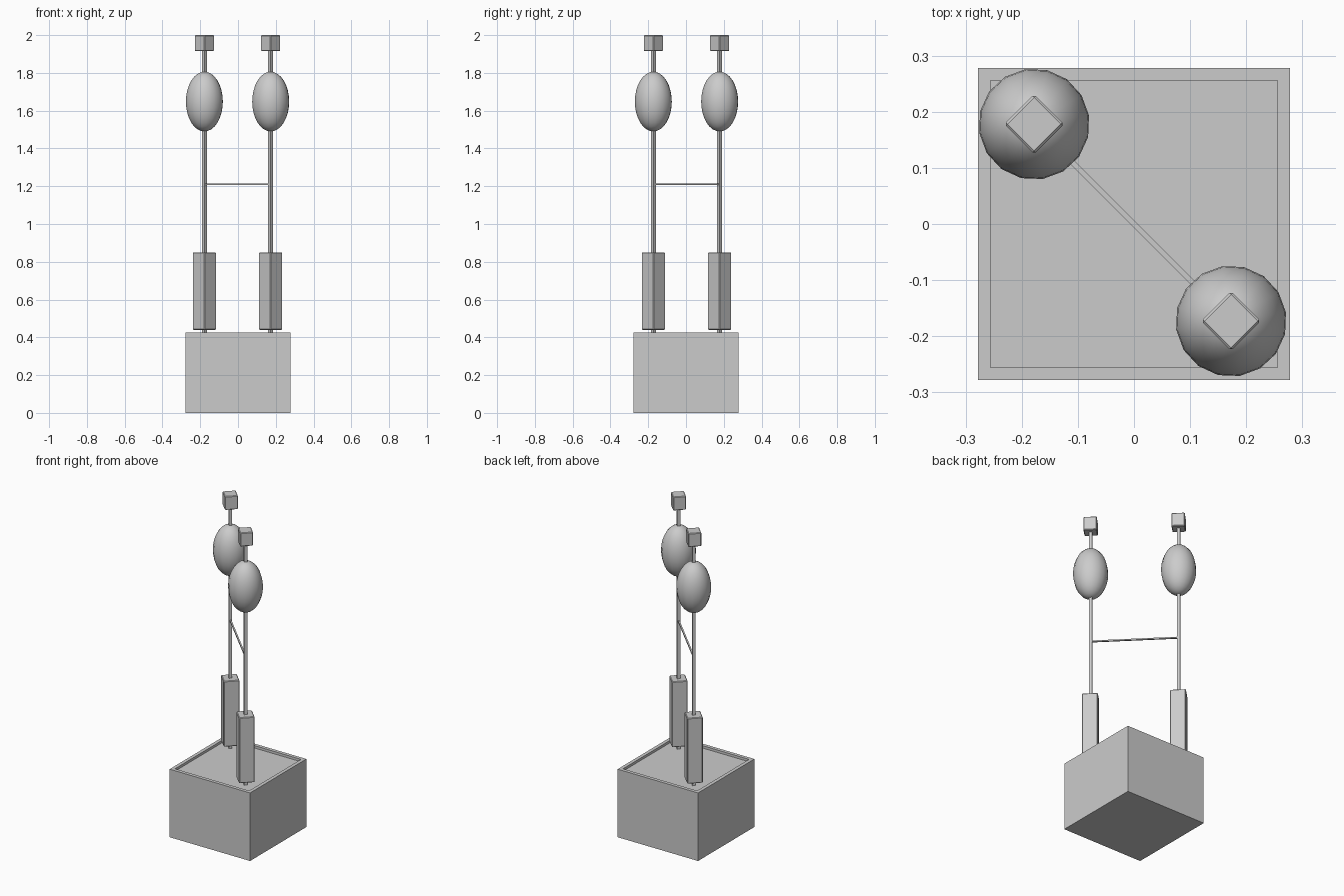
import bpy, bmesh
from math import pi
from mathutils import Matrix, Vector

cube = bpy.data.objects.get("Cube")
if cube:
    bpy.data.objects.remove(cube, do_unlink=True)

grey = bpy.data.materials.new("plain grey")
grey.use_nodes = True
grey.diffuse_color = (0.6, 0.6, 0.6, 1)
grey.node_tree.nodes["Principled BSDF"].inputs["Base Color"].default_value = (0.6, 0.6, 0.6, 1)


def add_object(name, bm):
    mesh = bpy.data.meshes.new(name)
    bm.to_mesh(mesh)
    bm.free()
    mesh.materials.append(grey)
    obj = bpy.data.objects.new(name, mesh)
    bpy.context.collection.objects.link(obj)
    return obj


def block(name, centre, size, turn=pi / 4, bevel=0):
    bm = bmesh.new()
    bmesh.ops.create_cube(bm, size=1)
    bmesh.ops.scale(bm, vec=size, verts=bm.verts)
    if bevel:
        bmesh.ops.bevel(bm, geom=bm.edges[:], offset=bevel, segments=1, affect='EDGES')
    bmesh.ops.transform(bm, verts=bm.verts,
                        matrix=Matrix.Translation(centre) @ Matrix.Rotation(turn, 4, 'Z'))
    return add_object(name, bm)


# Base box with a shallow recess inside a raised rim
bm = bmesh.new()
bmesh.ops.create_cube(bm, size=1)
bmesh.ops.scale(bm, vec=(0.556, 0.556, 0.425), verts=bm.verts)
bmesh.ops.translate(bm, vec=(0, 0, 0.2125), verts=bm.verts)
top = max(bm.faces, key=lambda f: f.calc_center_median().z)
bmesh.ops.inset_region(bm, faces=[top], thickness=0.031)
floor = bmesh.ops.extrude_face_region(bm, geom=[top])["geom"]
bmesh.ops.translate(bm, vec=(0, 0, -0.015), verts=[v for v in floor if isinstance(v, bmesh.types.BMVert)])
if top.is_valid:
    bmesh.ops.delete(bm, geom=[top], context='FACES')
bmesh.ops.recalc_face_normals(bm, faces=bm.faces)
add_object("base_box", bm)

# Two upright posts on opposite corners
posts = {"left": Vector((0.173, -0.173, 0)), "right": Vector((-0.178, 0.178, 0))}
for side, spot in posts.items():
    def at(z):
        return spot + Vector((0, 0, z))

    block(side + "_rod", at(1.165), (0.019, 0.019, 1.51))
    block(side + "_handle", at(0.645), (0.09, 0.09, 0.41), bevel=0.004)
    block(side + "_cap", at(1.9575), (0.075, 0.075, 0.085), bevel=0.004)

    # Egg-shaped bulb
    bm = bmesh.new()
    bmesh.ops.create_uvsphere(bm, u_segments=16, v_segments=16, radius=1)
    for face in bm.faces:
        face.smooth = True
    bmesh.ops.scale(bm, vec=(0.099, 0.099, 0.158), verts=bm.verts)
    bmesh.ops.rotate(bm, matrix=Matrix.Rotation(pi / 20, 3, 'Z'), verts=bm.verts)
    bmesh.ops.translate(bm, vec=at(1.648), verts=bm.verts)
    add_object(side + "_bulb", bm)

# Thin bar joining the posts
middle = (posts["left"] + posts["right"]) / 2
span = (posts["left"] - posts["right"]).length
block("cross_bar", middle + Vector((0, 0, 1.21)), (span, 0.009, 0.008), turn=-pi / 4)
